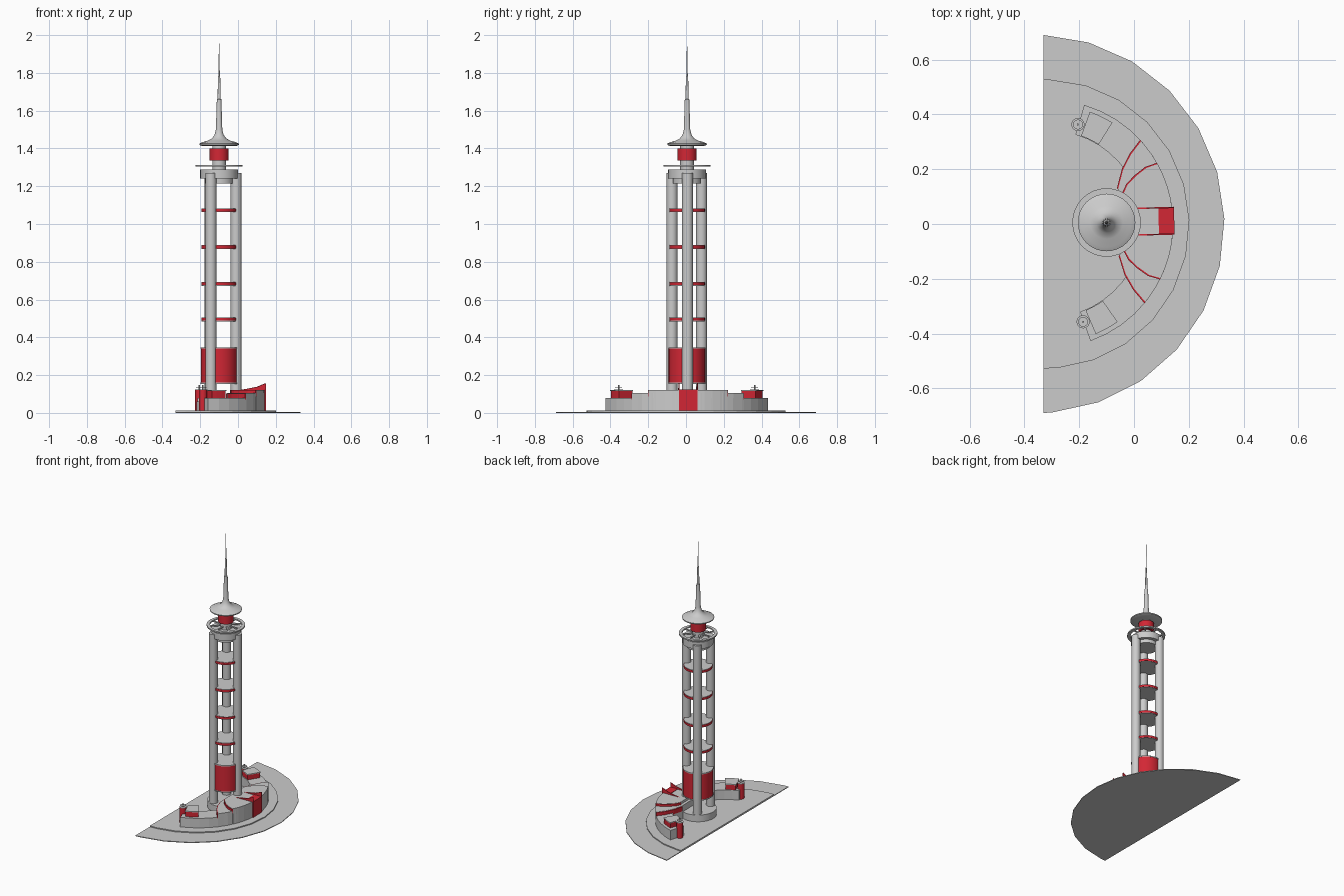
import bpy, bmesh, math
from math import sin, cos, radians, pi

if "Cube" in bpy.data.objects:
    bpy.data.objects.remove(bpy.data.objects["Cube"])

PIVOT, TILT = (-0.31, 0.0), radians(1.5)
red = bpy.data.materials.new("red")
red.diffuse_color = (0.65, 0.02, 0.035, 1)
red.use_nodes = True
red.node_tree.nodes["Principled BSDF"].inputs["Base Color"].default_value = red.diffuse_color


def place(x, y):
    """Turn a point about the centre of the curved building."""
    dx, dy = x - PIVOT[0], y - PIVOT[1]
    return (PIVOT[0] + dx * cos(TILT) - dy * sin(TILT),
            PIVOT[1] + dx * sin(TILT) + dy * cos(TILT))


def finish(name, bm, mat=None, smooth=False):
    bmesh.ops.recalc_face_normals(bm, faces=bm.faces)
    me = bpy.data.meshes.new(name)
    bm.to_mesh(me)
    bm.free()
    ob = bpy.data.objects.new(name, me)
    bpy.context.collection.objects.link(ob)
    if mat:
        me.materials.append(mat)
    if smooth:
        bpy.ops.object.select_all(action='DESELECT')
        ob.select_set(True)
        bpy.context.view_layer.objects.active = ob
        bpy.ops.object.shade_smooth_by_angle(angle=radians(35))
    return ob


def prism(name, pts, z0, z1, mat=None, turned=True):
    bm = bmesh.new()
    flat = [place(*p) if turned else p for p in pts]
    face = bm.faces.new([bm.verts.new((x, y, z0)) for x, y in flat])
    top = bmesh.ops.extrude_face_region(bm, geom=[face])["geom"]
    bmesh.ops.translate(bm, vec=(0, 0, z1 - z0),
                        verts=[v for v in top if isinstance(v, bmesh.types.BMVert)])
    return finish(name, bm, mat)


def lathe(name, x, y, profile, mat=None, n=32):
    """Revolve (radius, z) points; radius 0 closes to a point."""
    bm = bmesh.new()
    rings = []
    for r, z in profile:
        rings.append([bm.verts.new((x + r * cos(2 * pi * i / n), y + r * sin(2 * pi * i / n), z))
                      for i in range(n)])
    for a, b in zip(rings, rings[1:]):
        for i in range(n):
            bm.faces.new((a[i], a[(i + 1) % n], b[(i + 1) % n], b[i]))
    bm.faces.new(rings[0])
    bm.faces.new(rings[-1])
    bmesh.ops.remove_doubles(bm, verts=bm.verts, dist=1e-5)
    return finish(name, bm, mat, True)


def cyl(name, x, y, r, z0, z1, mat=None, n=32):
    return lathe(name, x, y, [(r, z0), (r, z1)], mat, n)


def arc(r, a0, a1, n, c=PIVOT):
    return [(c[0] + r * cos(radians(a0 + (a1 - a0) * i / n)),
             c[1] + r * sin(radians(a0 + (a1 - a0) * i / n))) for i in range(n + 1)]


def sector(r0, r1, a0, a1, n):
    return arc(r1, a0, a1, n) + arc(r0, a1, a0, n)


# Two-step half-round plaza with a straight back edge
def half_disc(name, cx, r, z0, z1):
    e = math.sqrt(r * r - (cx + 0.33) ** 2)
    mid = [p for p in arc(r, -84.8, 88, 12, (cx, 0)) if p[0] > -0.325]
    prism(name, [(-0.33, -e)] + mid + [(-0.33, e)], z0, z1, turned=False)


half_disc("plaza", -0.36, 0.69, 0, 0.005)
half_disc("plaza_step", -0.325, 0.527, 0.005, 0.012)

# Curved low building
prism("curved_wing", sector(0.34, 0.453, -72, 72, 18), 0.01, 0.08)


# Raised fan tiers with red inner edges
def tier(name, angle, curve, z):
    outer = arc(0.453, -angle, angle, 10)
    up = [outer[-1]] + curve
    down = [(x, -y) for x, y in reversed(up)]
    prism(name, outer + curve + down[:-1], 0.01, z)
    for s, side in ((1, "back"), (-1, "front")):
        edge = [(x, y * s) for x, y in up]
        off = [(x - 0.004, y + 0.004 * s) for x, y in edge]
        prism(f"{name}_edge_{side}", edge + off[::-1], z - 0.035, z - 0.002, red)


tier("lower_tier", 40.5, [(-0.005, 0.245), (-0.035, 0.19), (-0.055, 0.12)], 0.105)
tier("upper_tier", 27.4, [(0.05, 0.195), (0.01, 0.165), (-0.02, 0.135), (-0.035, 0.105)], 0.122)

# Red entrance block and its two upswept fins
prism("entrance", [(0.09, -0.05), (0.147, -0.05), (0.147, 0.05), (0.09, 0.05)], 0.012, 0.125, red)
for s in (1, -1):
    bm = bmesh.new()
    prof = [(0.0, 0.12), (0.147, 0.12), (0.147, 0.157), (0.10, 0.138), (0.05, 0.128)]
    vs = [[bm.verts.new((*place(x, s * (0.046 + d)), z)) for x, z in prof] for d in (0, 0.005)]
    for v in vs:
        bm.faces.new(v)
    for i in range(5):
        j = (i + 1) % 5
        bm.faces.new((vs[0][i], vs[0][j], vs[1][j], vs[1][i]))
    finish("entrance_fin", bm, red)

# End pavilions: red room, grey roof, red pillar, small mast
for s, side in ((1, "back"), (-1, "front")):
    prism(f"pavilion_{side}", sector(0.345, 0.432, 57 * s, 68 * s, 3), 0.08, 0.115, red)
    prism(f"pavilion_roof_{side}", sector(0.342, 0.436, 56.5 * s, 68.5 * s, 3), 0.115, 0.121)
    px, py = place(-0.195, 0.36 * s)
    cyl(f"pillar_{side}", px, py, 0.022, 0.01, 0.12, red, 16)
    cyl(f"pillar_cap_{side}", px, py, 0.024, 0.12, 0.124, None, 16)
    cyl(f"mast_{side}", px, py, 0.004, 0.124, 0.148, None, 8)
    cyl(f"mast_disc_{side}", px, py, 0.018, 0.132, 0.135, None, 16)

# Tower: drum and three columns
TX, TY = place(-0.10, 0)
cyl("tower_drum", TX, TY, 0.12, 0.005, 0.06)
for k in range(3):
    a = TILT + k * 2 * pi / 3
    cyl("column", TX + 0.09 * cos(a), TY + 0.09 * sin(a), 0.029, 0.012, 1.27, None, 24)

# Red room and floor discs between the columns
cyl("lower_room", TX, TY, 0.097, 0.16, 0.34, red)
cyl("room_floor", TX, TY, 0.099, 0.153, 0.16)
cyl("room_roof", TX, TY, 0.099, 0.34, 0.347)
for z in (0.495, 0.683, 0.878, 1.073):
    cyl("floor_rim", TX, TY, 0.094, z - 0.007, z + 0.007, red)
    cyl("floor_top", TX, TY, 0.092, z + 0.007, z + 0.01)
    cyl("floor_underside", TX, TY, 0.092, z - 0.01, z - 0.007)

# Tower head
lathe("collar", TX, TY, [(0.075, 1.215), (0.075, 1.24), (0.1, 1.24), (0.1, 1.288)])
cyl("neck", TX, TY, 0.036, 1.288, 1.42)
cyl("lookout", TX, TY, 0.05, 1.335, 1.4, red)

# Open wheel with spokes
bm = bmesh.new()
N = 32
loops = [[bm.verts.new((TX + r * cos(2 * pi * i / N), TY + r * sin(2 * pi * i / N), z)) for i in range(N)]
         for r, z in ((0.125, 1.304), (0.125, 1.313), (0.104, 1.313), (0.104, 1.304))]
for k in range(4):
    a, b = loops[k], loops[(k + 1) % 4]
    for i in range(N):
        bm.faces.new((a[i], a[(i + 1) % N], b[(i + 1) % N], b[i]))
finish("wheel_rim", bm, None, True)
for k in range(8):
    a = k * pi / 4
    c, s = cos(a), sin(a)
    pts = [(TX + r * c - w * s, TY + r * s + w * c)
           for r, w in ((0.03, -0.005), (0.11, -0.005), (0.11, 0.005), (0.03, 0.005))]
    prism("wheel_spoke", pts, 1.305, 1.312, turned=False)

# Saucer roof sweeping up into the spire
lathe("saucer_and_spire", TX, TY, [
    (0.036, 1.412), (0.09, 1.413), (0.104, 1.418), (0.105, 1.425), (0.09, 1.433), (0.06, 1.441),
    (0.038, 1.453), (0.024, 1.472), (0.017, 1.5), (0.012, 1.66), (0.008, 1.663),
    (0.006, 1.78), (0.004, 1.783), (0, 2.0)])
